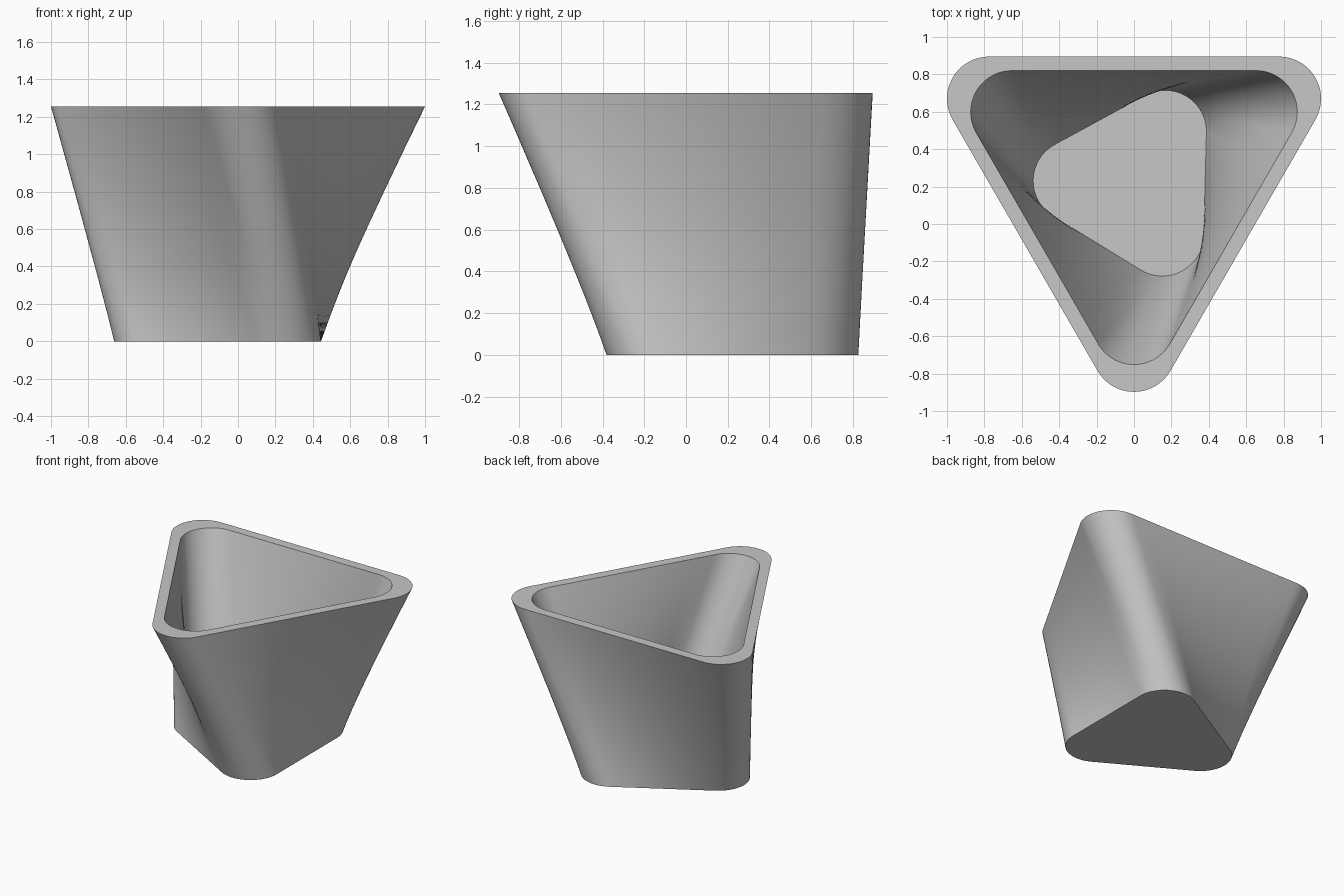
import bpy, bmesh
from math import radians, pi, cos, sin, sqrt
from mathutils import Vector

cube = bpy.data.objects.get("Cube")
if cube:
    bpy.data.objects.remove(cube, do_unlink=True)

HEIGHT = 1.255
FLOOR = 0.07
CENTRE_Y = 0.2225
LEVELS = 20
STEPS = 80            # points per third of a profile

mat = bpy.data.materials.new("plain grey")
mat.use_nodes = True
grey = (0.57, 0.57, 0.57, 1)
mat.diffuse_color = grey
mat.node_tree.nodes["Principled BSDF"].inputs["Base Color"].default_value = grey


def rounded_triangle(z, reach, radius, turn):
    """Rounded triangle with evenly spaced points, starting mid-corner."""
    half_arc = radius * pi / 3
    side = reach * sqrt(3)
    points = []
    for k in range(3):
        a = radians(turn - 90 + 120 * k)
        b = a + 2 * pi / 3
        here = Vector((reach * cos(a), CENTRE_Y + reach * sin(a), z))
        after = Vector((reach * cos(b), CENTRE_Y + reach * sin(b), z))
        for i in range(STEPS):
            d = (2 * half_arc + side) * i / STEPS
            if d < half_arc:
                centre, angle = here, a + d / radius
            elif d < half_arc + side:
                centre, angle = here.lerp(after, (d - half_arc) / side), a + pi / 3
            else:
                centre, angle = after, a + pi / 3 + (d - half_arc - side) / radius
            points.append(centre + radius * Vector((cos(angle), sin(angle), 0)))
    return points


def ruled_rings(bm, start, end):
    """Rings of vertices on straight lines between two profiles."""
    return [[bm.verts.new(p.lerp(q, i / LEVELS)) for p, q in zip(start, end)]
            for i in range(LEVELS + 1)]


# Outer wall upward, over the rim, inner wall down to the floor
base = rounded_triangle(0, 0.436, 0.226, 30)
rim_outer = rounded_triangle(HEIGHT, 0.895, 0.225, 0)
rim_inner = rounded_triangle(HEIGHT, 0.753, 0.221, 0)
floor = rounded_triangle(FLOOR, 0.318, 0.221, 28.5)

bm = bmesh.new()
rings = ruled_rings(bm, base, rim_outer) + ruled_rings(bm, rim_inner, floor)
for low, high in zip(rings, rings[1:]):
    for i in range(len(low)):
        j = (i + 1) % len(low)
        bm.faces.new((low[i], low[j], high[j], high[i]))

# Underside and inner floor
bm.faces.new(rings[0][::-1])
bm.faces.new(rings[-1])
bmesh.ops.recalc_face_normals(bm, faces=bm.faces)

mesh = bpy.data.meshes.new("twisted_planter")
bm.to_mesh(mesh)
bm.free()
mesh.materials.append(mat)
planter = bpy.data.objects.new("twisted_planter", mesh)
bpy.context.collection.objects.link(planter)
bpy.context.view_layer.objects.active = planter
planter.select_set(True)
bpy.ops.object.shade_smooth_by_angle(angle=radians(35))
